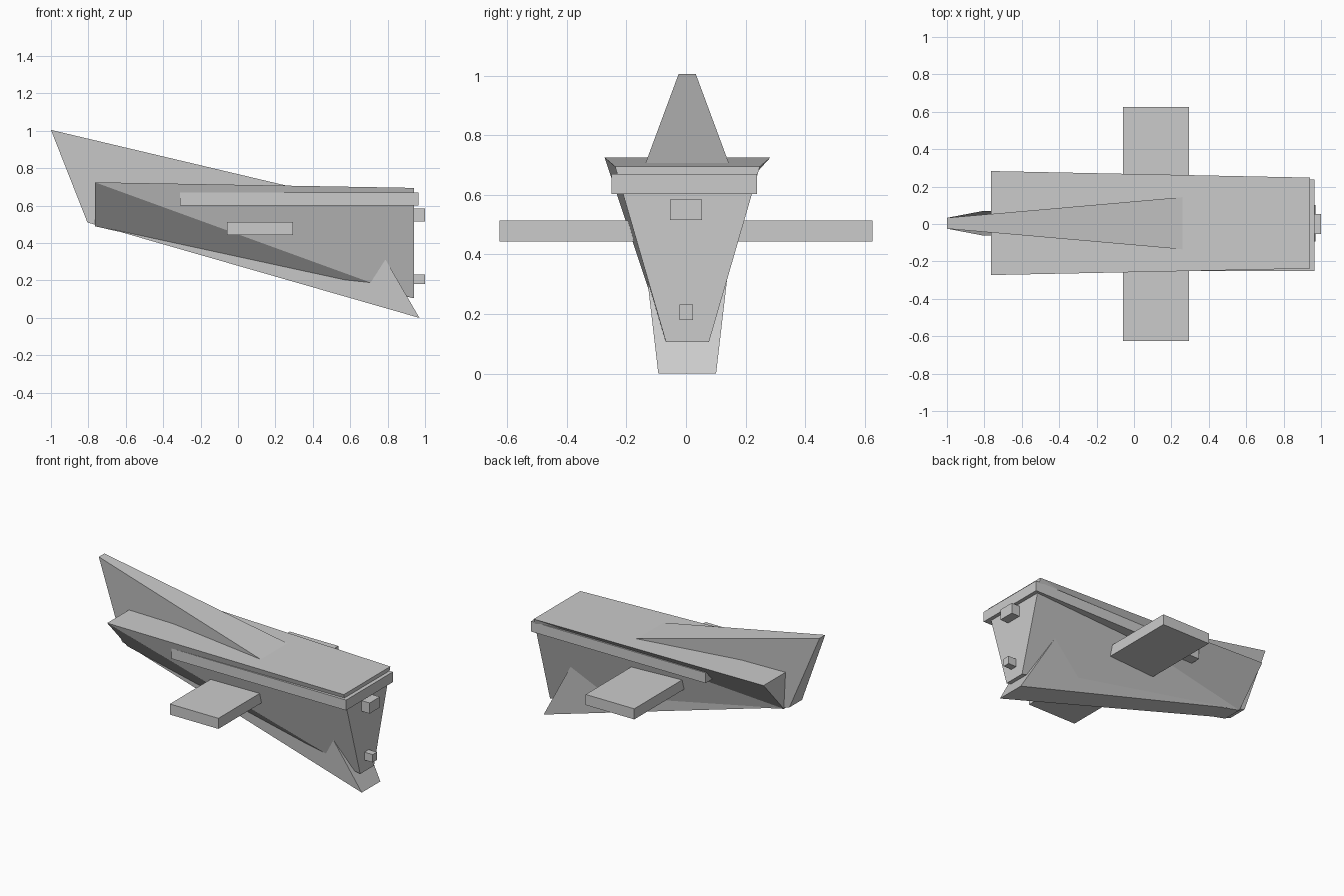
import bpy, bmesh

if "Cube" in bpy.data.objects:
    bpy.data.objects.remove(bpy.data.objects["Cube"])


def add_mesh(name, verts, faces):
    mesh = bpy.data.meshes.new(name)
    mesh.from_pydata(verts, [], faces)
    bm = bmesh.new()
    bm.from_mesh(mesh)
    bmesh.ops.recalc_face_normals(bm, faces=bm.faces)
    bm.to_mesh(mesh)
    bm.free()
    obj = bpy.data.objects.new(name, mesh)
    bpy.context.collection.objects.link(obj)
    return obj


def wedge(name, profile, cy, side_a=((0, 1, 2, 3),), side_b=((4, 5, 6, 7),)):
    """Four-point side profile (x, z, half width), mirrored across y = cy."""
    verts = [(x, cy - w, z) for x, z, w in profile]
    verts += [(x, cy + w, z) for x, z, w in profile]
    rims = [(i, (i + 1) % 4, (i + 1) % 4 + 4, i + 4) for i in range(4)]
    return add_mesh(name, verts, list(side_a) + list(side_b) + rims)


def box(name, x0, x1, y0, y1, z0, z1):
    return wedge(name, [(x0, z0, (y1 - y0) / 2), (x1, z0, (y1 - y0) / 2),
                        (x1, z1, (y1 - y0) / 2), (x0, z1, (y1 - y0) / 2)],
                 (y0 + y1) / 2)


# Hull: flared wedge with twisted sides, split along opposite diagonals
wedge("hull",
      [(-0.765, 0.725, 0.278), (-0.765, 0.49, 0.065),
       (0.94, 0.105, 0.072), (0.94, 0.695, 0.243)], 0.005,
      side_a=((0, 1, 2), (0, 2, 3)), side_b=((4, 5, 7), (5, 6, 7)))

# Keel and raised prow: one tapering wedge running through the hull
wedge("keel_and_prow",
      [(-1.0, 1.005, 0.029), (-0.805, 0.51, 0.066),
       (0.97, 0.0, 0.097), (0.607, 0.625, 0.17)], 0.004)

# Band around the hull under the deck
box("side_band", -0.31, 0.965, -0.25, 0.238, 0.602, 0.67)

# Stub wings, a single slab through the hull
box("wings", -0.06, 0.295, -0.626, 0.626, 0.444, 0.514)

# End nozzles
box("upper_nozzle", 0.88, 1.0, -0.053, 0.053, 0.515, 0.585)
box("lower_nozzle", 0.88, 1.0, -0.022, 0.023, 0.18, 0.232)
